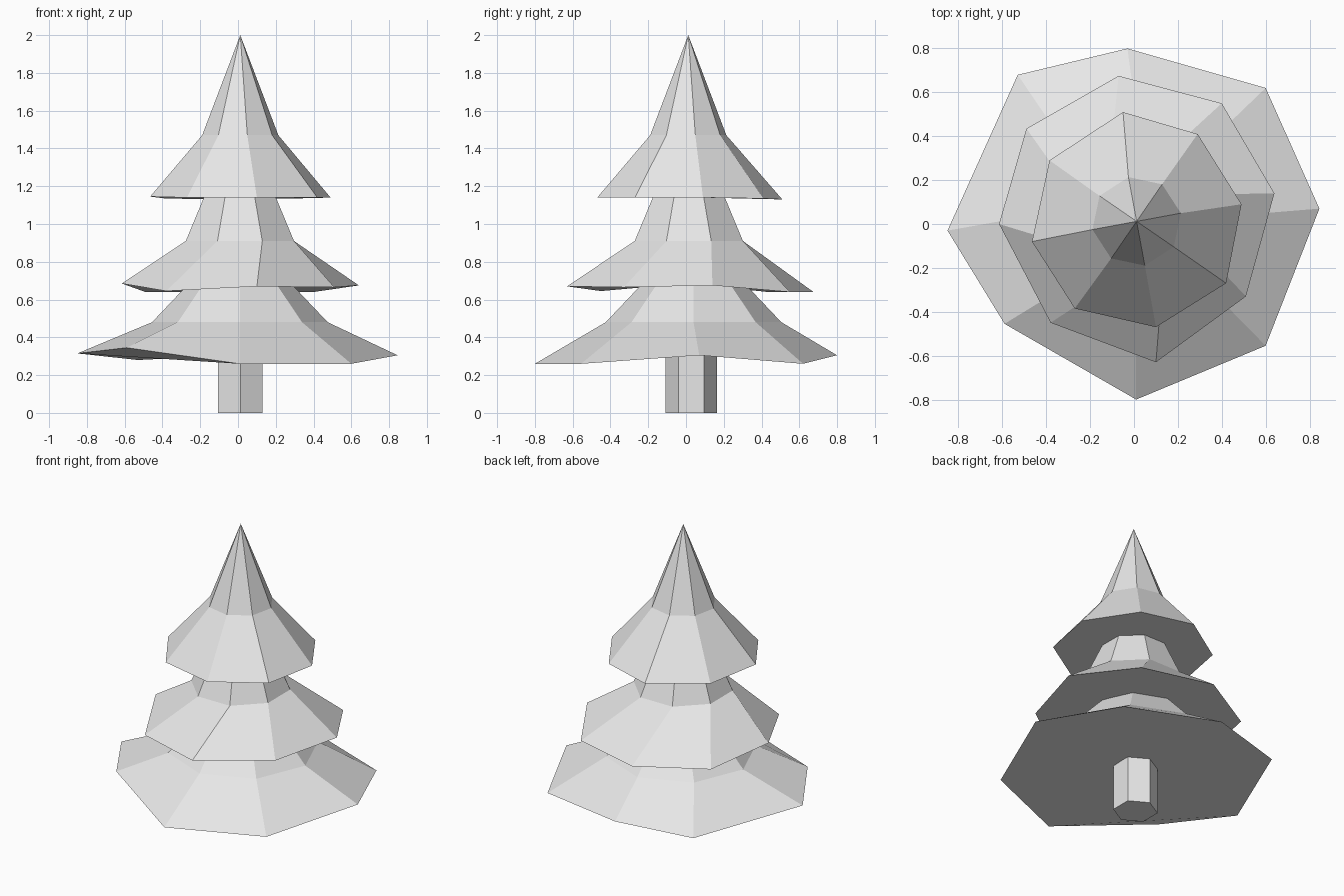
import bpy
from math import cos, sin, radians, tau

if "Cube" in bpy.data.objects:
    bpy.data.objects.remove(bpy.data.objects["Cube"], do_unlink=True)

grey = bpy.data.materials.new("plain grey")
grey.use_nodes = True
grey.diffuse_color = (0.8, 0.8, 0.8, 1)
grey.node_tree.nodes["Principled BSDF"].inputs["Base Color"].default_value = (0.8, 0.8, 0.8, 1)


def make_object(name, verts, faces):
    mesh = bpy.data.meshes.new(name)
    mesh.from_pydata(verts, [], faces)
    mesh.materials.append(grey)
    obj = bpy.data.objects.new(name, mesh)
    bpy.context.scene.collection.objects.link(obj)
    return obj


def circle(centre, radius, z, sides, turn):
    return [(centre[0] + radius * cos(radians(turn) + tau * i / sides),
             centre[1] + radius * sin(radians(turn) + tau * i / sides), z)
            for i in range(sides)]


def foliage_tier(name, rim, centre, radius, ring_z, turn, tip_z):
    """Uneven rim, flared skirt, regular shoulder ring and pointed top."""
    n = len(rim)
    verts = rim + circle(centre, radius, ring_z, n, turn) + [(*centre, tip_z)]
    faces = [tuple(reversed(range(n)))]
    for i in range(n):
        j = (i + 1) % n
        faces.append((i, j, n + j, n + i))
        faces.append((n + i, n + j, 2 * n))
    return make_object(name, verts, faces)


# Rims run anticlockwise from the tree's left side
lower_rim = [(0.845, 0.07, 0.305), (0.60, 0.62, 0.26), (-0.03, 0.80, 0.305),
             (-0.53, 0.68, 0.28), (-0.85, -0.03, 0.315), (-0.59, -0.455, 0.345),
             (0.01, -0.80, 0.26), (0.60, -0.555, 0.26)]
middle_rim = [(0.64, 0.14, 0.675), (0.40, 0.55, 0.64), (-0.07, 0.675, 0.64),
              (-0.49, 0.435, 0.64), (-0.615, 0.0, 0.685), (-0.38, -0.45, 0.645),
              (0.10, -0.63, 0.67), (0.51, -0.33, 0.665)]
upper_rim = [(0.49, 0.09, 1.14), (0.29, 0.41, 1.135), (-0.05, 0.51, 1.13),
             (-0.385, 0.29, 1.135), (-0.465, -0.08, 1.145), (-0.27, -0.385, 1.14),
             (0.10, -0.47, 1.14), (0.42, -0.27, 1.14)]

foliage_tier("lower_foliage", lower_rim, (0.01, 0.04), 0.465, 0.48, 0, 0.97)
foliage_tier("middle_foliage", middle_rim, (0.01, 0.015), 0.31, 0.91, 22.5, 1.6)
foliage_tier("upper_foliage", upper_rim, (0.012, 0.012), 0.205, 1.47, 10.5, 2.0)

# Six-sided trunk, its top tucked into the lowest tier
base = circle((0.012, 0.028), 0.137, 0, 6, 30)
top = circle((0.012, 0.028), 0.137, 0.34, 6, 30)
sides = [(i, (i + 1) % 6, 6 + (i + 1) % 6, 6 + i) for i in range(6)]
make_object("trunk", base + top,
            sides + [tuple(reversed(range(6))), tuple(range(6, 12))])
